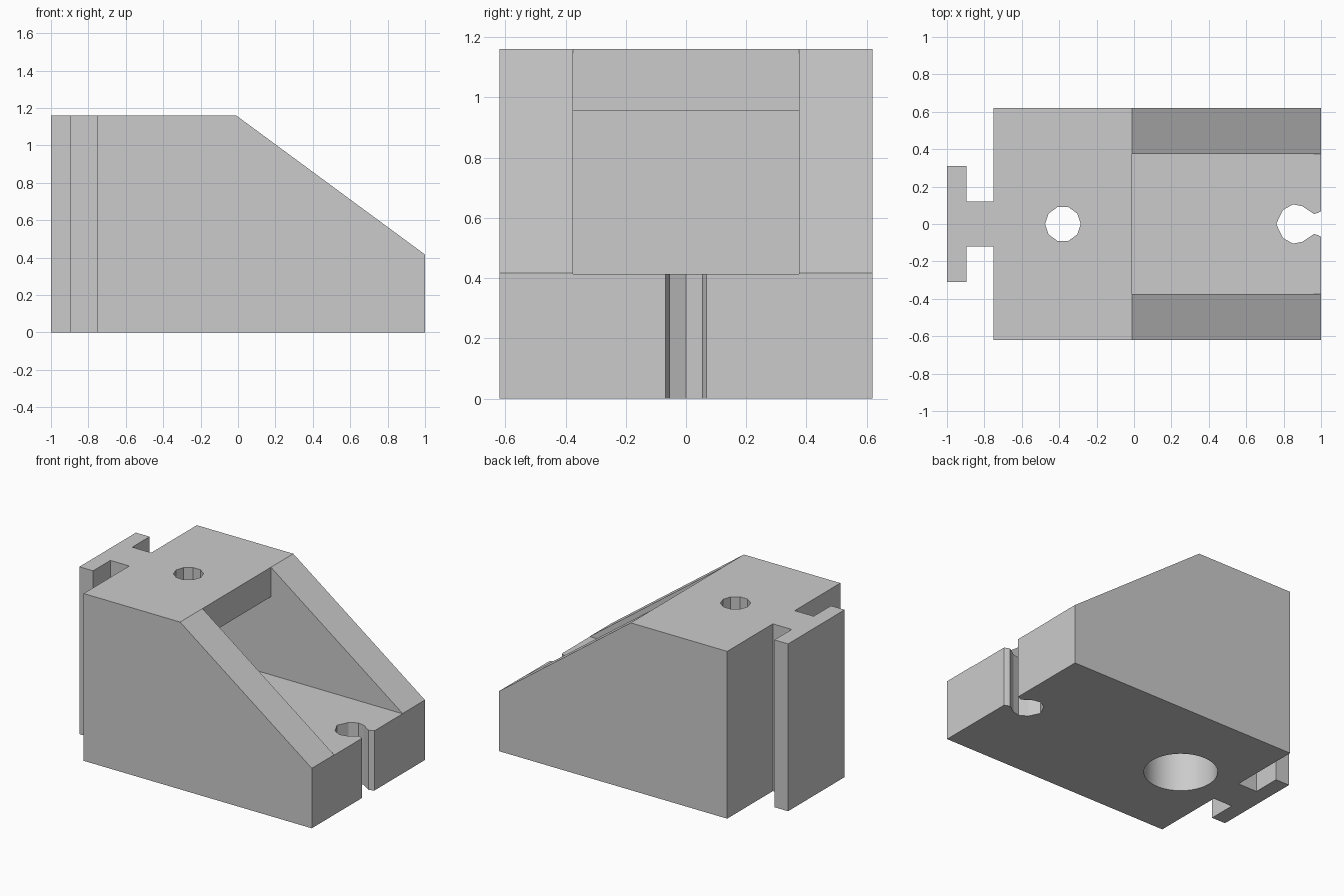
import bpy
import math

old = bpy.data.objects.get("Cube")
if old:
    bpy.data.objects.remove(old, do_unlink=True)

HEIGHT, FLOOR, CEILING = 1.16, 0.414, 0.955
BORE_X = -0.38

grey = bpy.data.materials.new("plain grey")
grey.use_nodes = True
colour = (0.6, 0.6, 0.6, 1)
grey.diffuse_color = colour
grey.node_tree.nodes["Principled BSDF"].inputs["Base Color"].default_value = colour


def prism(name, outline, low, high, upright=False):
    """Extrude an outline along z, or along y when upright."""
    def place(p, d):
        return (p[0], d, p[1]) if upright else (p[0], p[1], d)
    n = len(outline)
    verts = [place(p, low) for p in outline] + [place(p, high) for p in outline]
    faces = [list(range(n))[::-1], list(range(n, 2 * n))]
    faces += [[i, (i + 1) % n, n + (i + 1) % n, n + i] for i in range(n)]
    if upright:
        faces = [f[::-1] for f in faces]
    mesh = bpy.data.meshes.new(name)
    mesh.from_pydata(verts, [], faces)
    mesh.materials.append(grey)
    obj = bpy.data.objects.new(name, mesh)
    bpy.context.collection.objects.link(obj)
    return obj


def circle(x, radius, sides):
    return [(x + radius * math.cos(math.tau * i / sides),
             radius * math.sin(math.tau * i / sides)) for i in range(sides)]


def mirrored(half):
    """Complete an outline given its +y half, listed from right to left."""
    return half + [(x, -y) for x, y in reversed(half) if y > 0]


# Block with the T-shaped rail on its left end
block = prism("bracket_block", mirrored([
    (1, 0.62), (-0.75, 0.62), (-0.75, 0.12),
    (-0.895, 0.12), (-0.895, 0.31), (-1, 0.31)]), 0, HEIGHT)

cutters = [
    # Sloping right-hand side
    prism("slope_cutter", [(-0.01, HEIGHT), (1, 0.416), (1.2, 0.269),
                           (1.2, 1.5), (-0.01, 1.5)], -1, 1, True),
    # Pocket that runs back underneath the top
    prism("pocket_cutter", [(-0.62, FLOOR), (1.1, FLOOR), (1.1, 1.4),
                            (-0.01, 1.4), (-0.01, CEILING), (-0.62, CEILING)],
          -0.375, 0.375, True),
    # Narrow hole in the top and wide bore in the floor
    prism("top_hole_cutter", circle(BORE_X, 0.095, 10), 0.8, 1.3),
    prism("floor_bore_cutter", circle(BORE_X, 0.23, 64), -0.1, 0.6),
    # Keyhole notch in the right edge
    prism("notch_cutter", mirrored([
        (1.1, 0.068), (1, 0.068), (0.985, 0.06), (0.963, 0.053), (0.9, 0.095),
        (0.85, 0.105), (0.797, 0.075), (0.76, 0)]), -0.1, 0.6),
]

bpy.context.view_layer.objects.active = block
block.select_set(True)
for cutter in cutters:
    mod = block.modifiers.new(cutter.name, "BOOLEAN")
    mod.operation = "DIFFERENCE"
    mod.solver = "EXACT"
    mod.object = cutter
    bpy.ops.object.modifier_apply(modifier=mod.name)
    bpy.data.objects.remove(cutter, do_unlink=True)

# Round the bore, keep every other edge crisp
bpy.ops.object.shade_smooth_by_angle(angle=math.radians(20))
